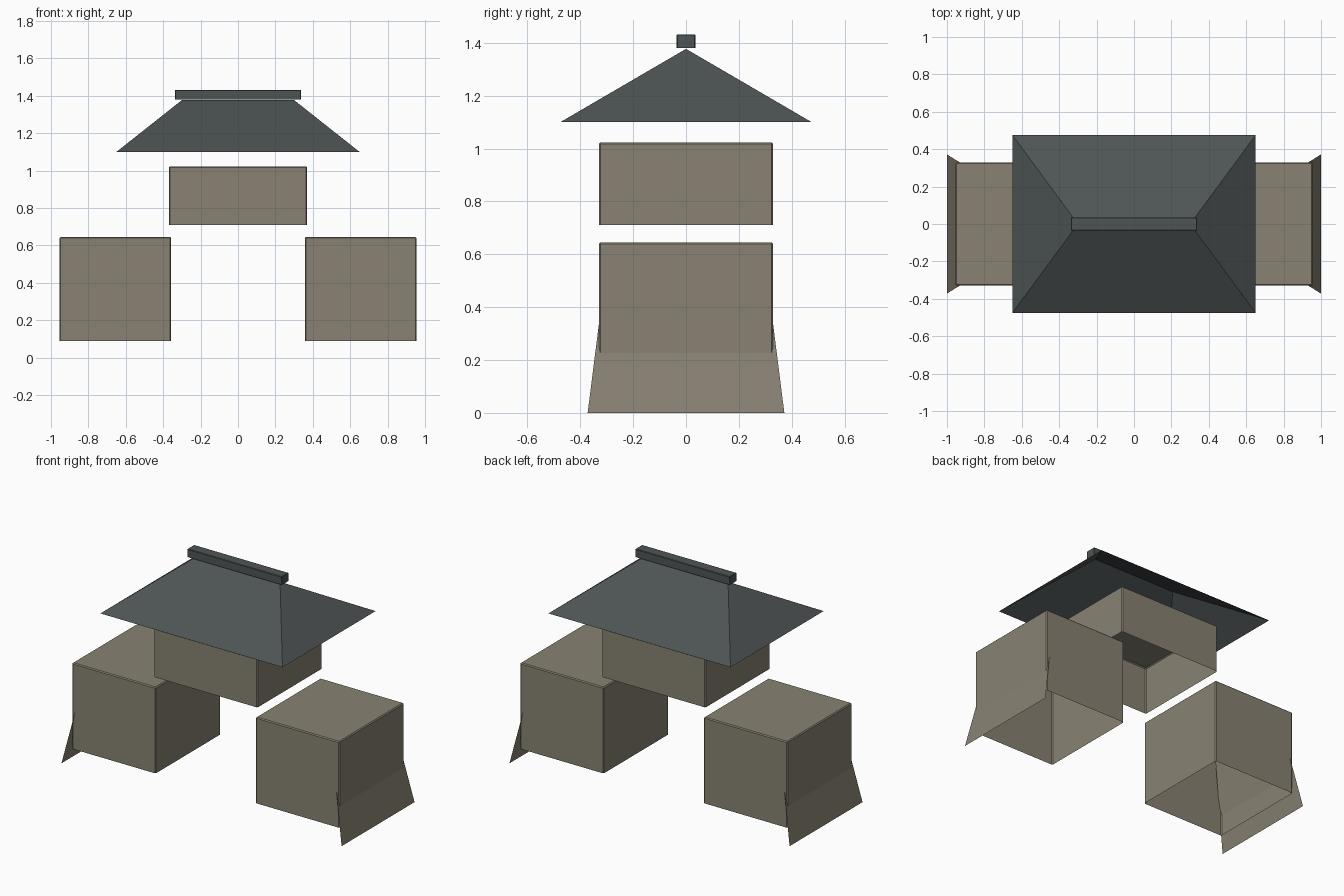
import bpy, bmesh

if "Cube" in bpy.data.objects:
    bpy.data.objects.remove(bpy.data.objects["Cube"])


def material(name, rgb):
    m = bpy.data.materials.new(name)
    m.diffuse_color = (*rgb, 1.0)
    m.use_nodes = True
    m.node_tree.nodes["Principled BSDF"].inputs["Base Color"].default_value = m.diffuse_color
    return m


STONE = material("warm grey stone", (0.246, 0.223, 0.171))
SLATE = material("dark slate", (0.076, 0.089, 0.091))


def finish(bm, name, mat):
    mesh = bpy.data.meshes.new(name)
    bm.to_mesh(mesh)
    bm.free()
    mesh.materials.append(mat)
    ob = bpy.data.objects.new(name, mesh)
    bpy.context.collection.objects.link(ob)
    return ob


def open_box(name, x, y, z, mat, bevel=0.006):
    """Box without a floor, spanning the given (low, high) ranges, edges lightly chamfered."""
    bm = bmesh.new()
    bmesh.ops.create_cube(bm, size=1)
    for v in bm.verts:
        v.co = [r[0] + (c + 0.5) * (r[1] - r[0]) for c, r in zip(v.co, (x, y, z))]
    bm.normal_update()
    bmesh.ops.delete(bm, geom=[f for f in bm.faces if f.normal.z < -0.9], context='FACES')
    inner = [e for e in bm.edges if not e.is_boundary]
    bmesh.ops.bevel(bm, geom=inner, offset=bevel, segments=1, affect='EDGES')
    return finish(bm, name, mat)


# Gate piers with a leaning stone sheet at each outer end
for side, s in (("left", -1), ("right", 1)):
    open_box(side + "_pier", sorted((s * 0.357, s * 0.954)), (-0.33, 0.33), (0.09, 0.645), STONE)
    bm = bmesh.new()
    pts = [(1.0, -0.372, 0), (1.0, 0.372, 0), (0.876, 0.295, 0.61), (0.876, -0.295, 0.61)]
    f = bm.faces.new([bm.verts.new((s * px, py, pz)) for px, py, pz in pts])
    if s < 0:
        f.normal_flip()
    finish(bm, side + "_battered_base", STONE)

# Upper room over the passage
open_box("upper_room", (-0.37, 0.37), (-0.33, 0.33), (0.71, 1.023), STONE)

# Hipped roof, open underneath
bm = bmesh.new()
a, b, c, d = [bm.verts.new((x, y, 1.10)) for x, y in
              ((-0.65, -0.475), (0.65, -0.475), (0.65, 0.475), (-0.65, 0.475))]
l, r = [bm.verts.new((x, 0, 1.377)) for x in (-0.30, 0.30)]
for face in ((a, b, r, l), (b, c, r), (c, d, l, r), (d, a, l)):
    bm.faces.new(face)
finish(bm, "hipped_roof", SLATE)

# Ridge beam
open_box("ridge_beam", (-0.338, 0.338), (-0.035, 0.035), (1.38, 1.432), SLATE, 0.003)
